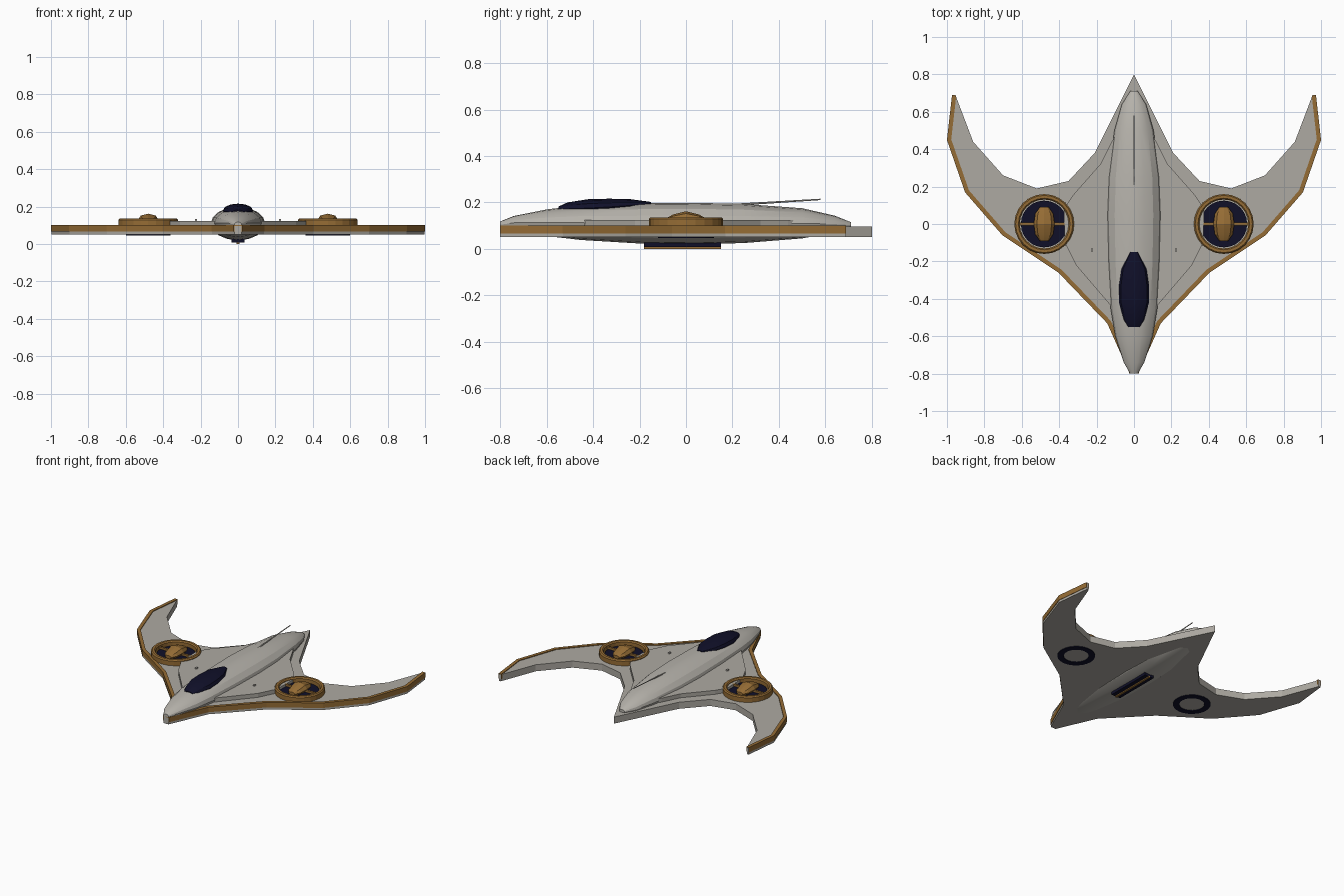
import bpy, bmesh, math
from mathutils import Vector

cube = bpy.data.objects.get("Cube")
if cube:
    bpy.data.objects.remove(cube)


def material(name, rgb):
    m = bpy.data.materials.new(name)
    m.use_nodes = True
    m.diffuse_color = (*rgb, 1)
    m.node_tree.nodes["Principled BSDF"].inputs["Base Color"].default_value = (*rgb, 1)
    return m


HULL = material("pale grey hull", (0.47, 0.45, 0.41))
WING = material("warm grey wing", (0.42, 0.40, 0.36))
GOLD = material("bronze trim", (0.30, 0.15, 0.035))
DARK = material("midnight blue", (0.005, 0.005, 0.022))


def finish(name, bm, mat):
    bmesh.ops.recalc_face_normals(bm, faces=bm.faces)
    mesh = bpy.data.meshes.new(name)
    bm.to_mesh(mesh)
    bm.free()
    mesh.materials.append(mat)
    ob = bpy.data.objects.new(name, mesh)
    bpy.context.collection.objects.link(ob)
    return ob


def slab(name, outline, z0, z1, mat):
    """Flat outline extruded between two heights."""
    bm = bmesh.new()
    face = bm.faces.new([bm.verts.new((x, y, z0)) for x, y in outline])
    new = bmesh.ops.extrude_face_region(bm, geom=[face])["geom"]
    for v in new:
        if isinstance(v, bmesh.types.BMVert):
            v.co.z = z1
    return finish(name, bm, mat)


def bridge(bm, a, b):
    n = len(a)
    for i in range(n):
        bm.faces.new((a[i], a[(i + 1) % n], b[(i + 1) % n], b[i]))


def loft(name, stations, sides, mat):
    """Elliptical sections along y, each (y, half width, bottom, top)."""
    bm = bmesh.new()
    rings = []
    for y, w, lo, hi in stations:
        ring = []
        for i in range(sides):
            a = math.tau * i / sides
            ring.append(bm.verts.new((w * math.cos(a), y,
                                      (lo + hi) / 2 + (hi - lo) / 2 * math.sin(a))))
        rings.append(ring)
    for a, b in zip(rings, rings[1:]):
        bridge(bm, a, b)
    bm.faces.new(rings[0])
    bm.faces.new(rings[-1])
    ob = finish(name, bm, mat)
    ob.data.shade_smooth()
    bpy.context.view_layer.objects.active = ob
    ob.select_set(True)
    bpy.ops.object.shade_smooth_by_angle(angle=math.radians(20))
    ob.select_set(False)
    return ob


def lathe(name, profile, center, sides, mat):
    """Closed (radius, z) profile turned about a vertical axis."""
    bm = bmesh.new()
    rings = []
    for i in range(sides):
        a = math.tau * i / sides
        rings.append([bm.verts.new((center[0] + r * math.cos(a),
                                    center[1] + r * math.sin(a), z)) for r, z in profile])
    for i in range(sides):
        bridge(bm, rings[i], rings[(i + 1) % sides])
    return finish(name, bm, mat)


def box(name, x, y, z, size, mat):
    bm = bmesh.new()
    bmesh.ops.create_cube(bm, size=1)
    for v in bm.verts:
        v.co = Vector((x, y, z)) + Vector([c * s for c, s in zip(v.co, size)])
    return finish(name, bm, mat)


def mirrored(points):
    return points + [(-x, y) for x, y in reversed(points) if x > 0]


# Crescent wing
leading = [(0.02, -0.80), (0.14, -0.53), (0.40, -0.26), (0.70, -0.06),
           (0.90, 0.17), (0.997, 0.45), (0.97, 0.69)]
trailing = [(0.955, 0.69), (0.86, 0.44), (0.70, 0.26), (0.52, 0.19),
            (0.35, 0.23), (0.21, 0.38), (0, 0.80)]
slab("wing", mirrored(leading + trailing), 0.05, 0.096, WING)

# Raised centre deck
deck = [(0.05, -0.50), (0.13, -0.43), (0.31, -0.22), (0.37, -0.10),
        (0.375, 0.08), (0.33, 0.15), (0.18, 0.32), (0.12, 0.44), (0.05, 0.55)]
slab("centre_deck", mirrored(deck), 0.09, 0.124, WING)

# Bronze strip along each leading edge
inner = []
for i, p in enumerate(leading):
    a = Vector(leading[max(i - 1, 0)])
    b = Vector(leading[min(i + 1, len(leading) - 1)])
    d = (b - a).normalized()
    inner.append(tuple(Vector(p) + Vector((-d.y, d.x)) * 0.02))
outer = [(x + 0.003, y - 0.001) for x, y in leading]
for side, s in (("left", 1), ("right", -1)):
    strip = [(x * s, y) for x, y in outer + inner[::-1]]
    slab(side + "_edge_trim", strip, 0.066, 0.101, GOLD)
box("nose_trim", 0, -0.79, 0.083, (0.045, 0.02, 0.035), GOLD)

# Fuselage and canopy
loft("fuselage", [(-0.80, 0.02, 0.09, 0.118), (-0.74, 0.055, 0.083, 0.142),
                  (-0.60, 0.10, 0.055, 0.170), (-0.45, 0.125, 0.038, 0.187),
                  (-0.20, 0.14, 0.023, 0.196), (0.05, 0.146, 0.02, 0.198),
                  (0.25, 0.138, 0.025, 0.193), (0.50, 0.105, 0.045, 0.175),
                  (0.64, 0.065, 0.07, 0.143), (0.71, 0.02, 0.09, 0.115)], 16, HULL)
loft("canopy", [(-0.55, 0.035, 0.15, 0.182), (-0.51, 0.055, 0.145, 0.20),
                (-0.42, 0.08, 0.137, 0.214), (-0.33, 0.08, 0.145, 0.216),
                (-0.24, 0.067, 0.16, 0.214), (-0.15, 0.02, 0.185, 0.202)], 12, DARK)

# Tail aerial
bm = bmesh.new()
bmesh.ops.create_cone(bm, cap_ends=True, segments=6, radius1=0.005, radius2=0.003, depth=0.4)
start, end = Vector((0, 0.18, 0.188)), Vector((0, 0.58, 0.213))
turn = (end - start).to_track_quat("Z", "Y")
for v in bm.verts:
    v.co = turn @ v.co + (start + end) / 2
finish("aerial", bm, HULL)

# Belly bay
box("belly_bay", 0, -0.015, 0.027, (0.07, 0.33, 0.04), DARK)
box("belly_rail", 0, -0.015, 0.006, (0.014, 0.33, 0.012), GOLD)

# Lift fans
for side, s in (("left", 1), ("right", -1)):
    c = (0.48 * s, 0)
    lathe(side + "_fan_ring", [(0.16, 0.09), (0.16, 0.128), (0.153, 0.136),
                               (0.138, 0.136), (0.131, 0.128), (0.131, 0.09)], c, 24, GOLD)
    lathe(side + "_fan_well", [(0.125, 0.09), (0.125, 0.106), (0.02, 0.106),
                               (0.02, 0.09)], c, 24, DARK)
    lathe(side + "_exhaust_ring", [(0.12, 0.052), (0.12, 0.046), (0.08, 0.046),
                                   (0.08, 0.052)], c, 24, DARK)
    box(side + "_fan_spoke", c[0], 0, 0.117, (0.28, 0.014, 0.014), GOLD)
    hub = loft(side + "_fan_hub", [(-0.09, 0.024, 0.108, 0.13), (-0.055, 0.048, 0.10, 0.148),
                                   (0, 0.056, 0.095, 0.162), (0.055, 0.048, 0.10, 0.148),
                                   (0.09, 0.024, 0.108, 0.13)], 8, GOLD)
    hub.location.x = c[0]
    # Deck marker
    box(side + "_deck_marker", 0.225 * s, -0.14, 0.128, (0.012, 0.016, 0.01), HULL)
